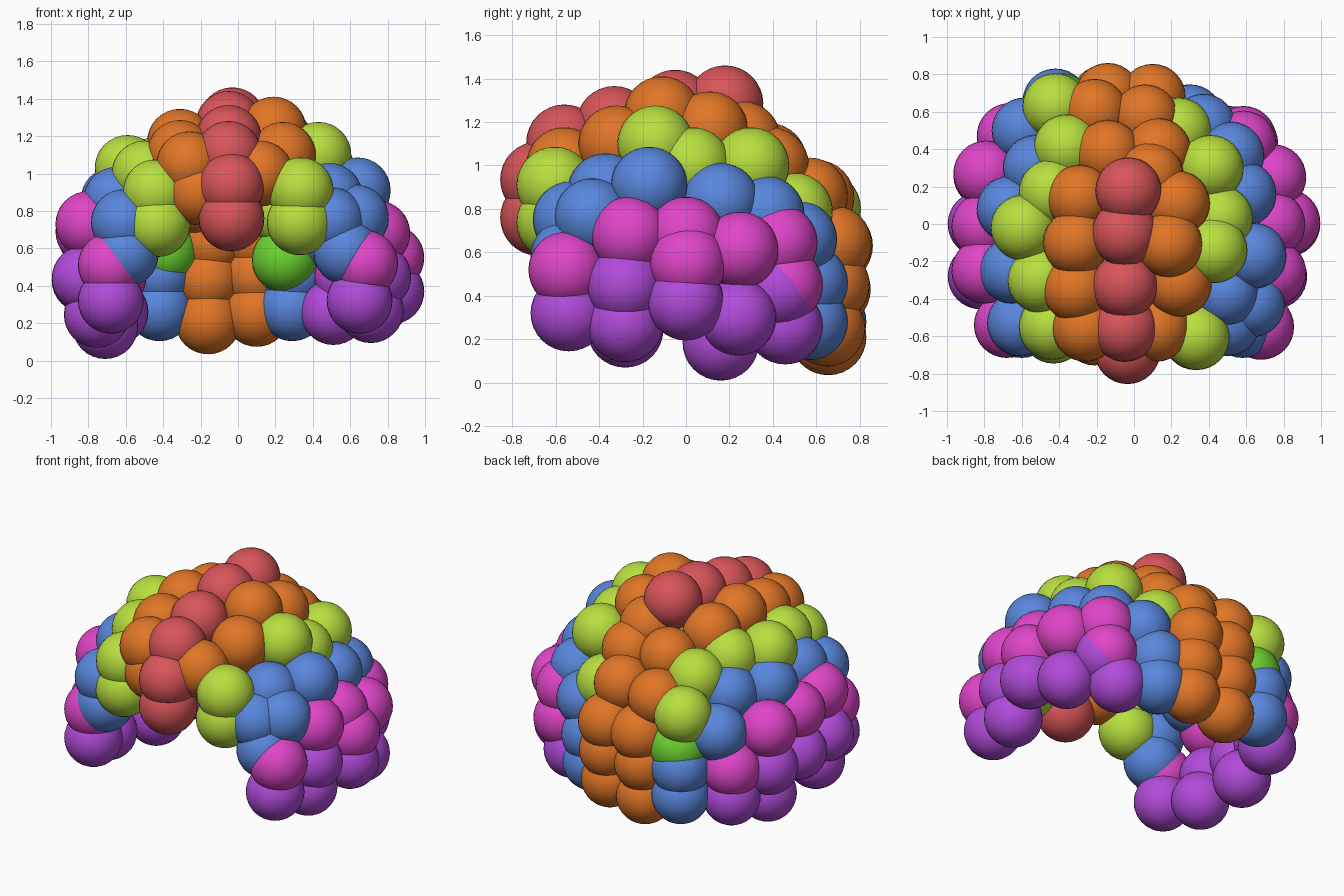
import bpy, bmesh
from mathutils import Matrix

RADIUS = 0.176


def curls(name, color, centres):
    """One band of the curly hair: smooth overlapping balls at the given centres."""
    bm = bmesh.new()
    for c in centres:
        bmesh.ops.create_uvsphere(bm, u_segments=32, v_segments=16, radius=RADIUS,
                                  matrix=Matrix.Translation(c))
    for f in bm.faces:
        f.smooth = True
    mesh = bpy.data.meshes.new(name)
    bm.to_mesh(mesh)
    bm.free()
    mat = bpy.data.materials.new(name + "_color")
    mat.diffuse_color = (*color, 1)
    mesh.materials.append(mat)
    obj = bpy.data.objects.new(name, mesh)
    bpy.context.collection.objects.link(obj)


# Centre ridge, crown down to the forehead
curls("centre_ridge_curls", (0.68, 0.09, 0.10), [
    (-.03, .18, 1.285), (-.05, -.05, 1.265), (-.05, -.33, 1.19),
    (-.05, -.56, 1.105), (-.035, -.68, .935), (-.035, -.68, .76)])

# Bands either side of the ridge
curls("upper_left_curls", (0.75, 0.18, 0.02), [
    (-.29, .14, 1.13), (-.31, -.10, 1.17), (-.31, -.35, 1.11),
    (-.26, -.56, 1.05), (-.21, -.58, .90)])
curls("upper_right_curls", (0.75, 0.18, 0.02), [
    (.09, .26, 1.12), (.23, .11, 1.165), (.19, -.11, 1.235),
    (.24, -.32, 1.10), (.12, -.56, 1.0)])

# Columns running down the back of the head
curls("back_curls", (0.75, 0.18, 0.02), [
    (-.14, .38, 1.02), (-.21, .60, .85), (-.14, .685, .63), (-.16, .675, .43), (-.16, .655, .21),
    (.13, .39, 1.0), (.06, .57, .86), (.10, .68, .64), (.10, .67, .45), (.10, .65, .25)])

# Temple bands
curls("temple_left_curls", (0.48, 0.74, 0.05), [
    (-.42, .63, .80), (-.36, .41, .95), (-.44, .17, 1.02), (-.59, -.02, 1.03),
    (-.50, -.30, 1.0), (-.44, -.55, .90), (-.43, -.57, .73)])
curls("temple_right_curls", (0.48, 0.74, 0.05), [
    (.24, .50, .79), (.41, .30, 1.0), (.46, .03, 1.0), (.43, -.14, 1.10),
    (.335, -.605, .91), (.33, -.605, .74)])
curls("inner_back_curls", (0.15, 0.65, 0.03), [(-.39, .63, .58), (.25, .49, .54)])

# Side bands
curls("side_left_curls", (0.10, 0.24, 0.72), [
    (-.42, .655, .28), (-.42, .655, .46), (-.585, .50, .68), (-.525, .30, .85),
    (-.665, .08, .86), (-.65, -.25, .86), (-.61, -.53, .74), (-.60, -.54, .57)])
curls("side_right_curls", (0.10, 0.24, 0.72), [
    (.29, .57, .28), (.30, .57, .46), (.37, .52, .66), (.52, .37, .775),
    (.585, .16, .835), (.64, -.17, .91), (.49, -.37, .88),
    (.63, -.43, .765), (.50, -.53, .75), (.58, -.54, .58)])

# Bands above the ears
curls("above_ear_left_curls", (0.74, 0.06, 0.58), [
    (-.665, .47, .45), (-.79, .27, .67), (-.80, -.01, .69), (-.80, -.25, .73),
    (-.68, -.54, .51)])
curls("above_ear_right_curls", (0.74, 0.06, 0.58), [
    (.585, .43, .645), (.585, .455, .45), (.745, .25, .61), (.82, .01, .55), (.74, 0, .68),
    (.745, -.26, .68), (.68, -.55, .52)])

# Lowest bands beside the ears
curls("lower_left_curls", (0.44, 0.07, 0.70), [
    (-.68, -.54, .32), (-.82, -.28, .44), (-.755, -.28, .245), (-.82, 0, .43),
    (-.71, .16, .185), (-.79, .26, .42), (-.655, .46, .26)])
curls("lower_right_curls", (0.44, 0.07, 0.70), [
    (.65, -.54, .32), (.75, -.28, .45), (.71, -.28, .27), (.82, 0, .37),
    (.73, .24, .30), (.595, .43, .43), (.51, .455, .26)])
